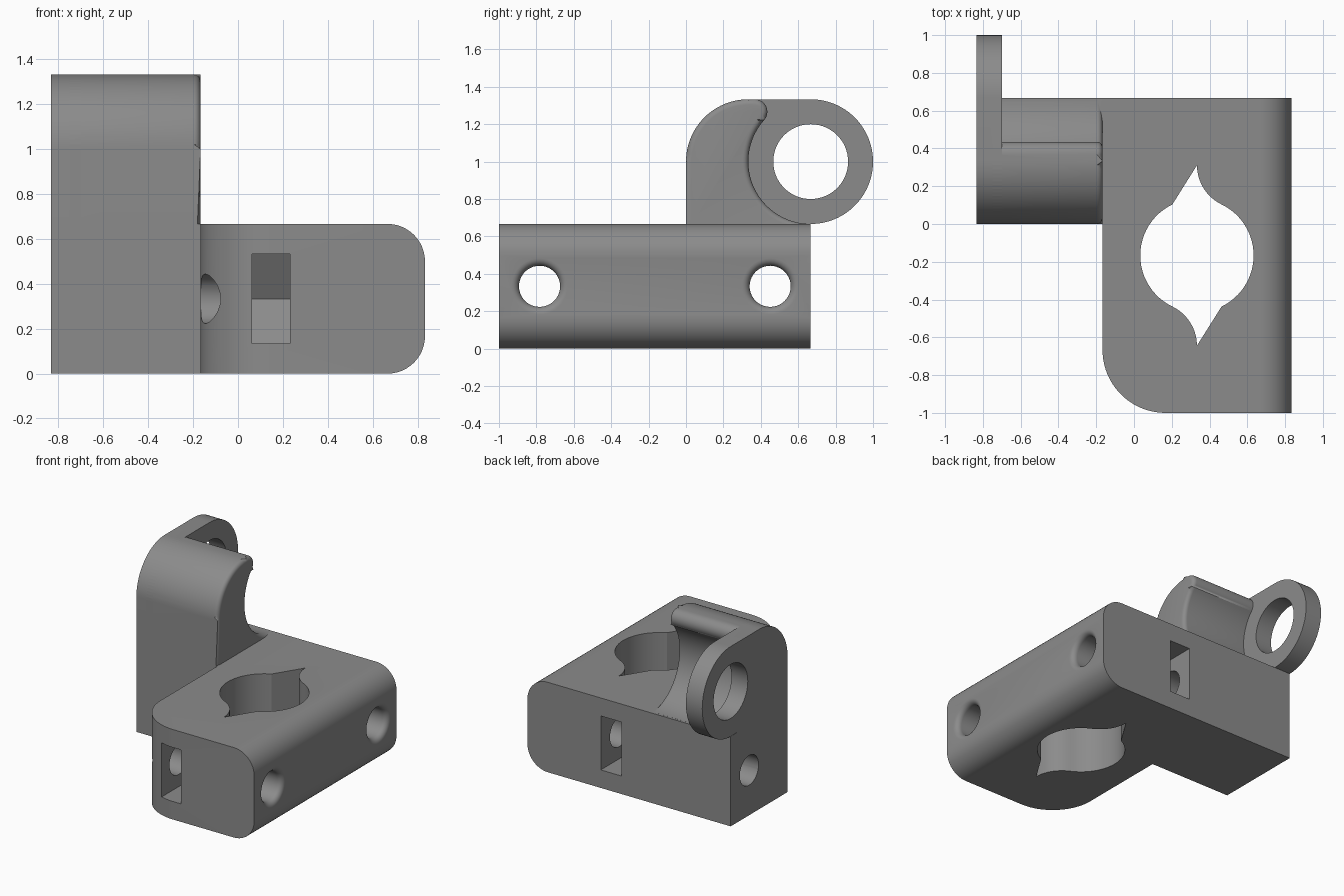
import bpy, bmesh, math
from mathutils import Vector

if "Cube" in bpy.data.objects:
    bpy.data.objects.remove(bpy.data.objects["Cube"])

grey = bpy.data.materials.new("plain grey")
grey.diffuse_color = (0.26, 0.26, 0.26, 1)
grey.use_nodes = True
grey.node_tree.nodes["Principled BSDF"].inputs["Base Color"].default_value = grey.diffuse_color
T = 1 / 3          # basic unit of the bracket
R = 2 / 3          # base height, also the eye centre in y


def arc(cx, cy, r, a0, a1, n):
    """Points of an arc, angles in degrees."""
    return [(cx + r * math.cos(math.radians(a0 + (a1 - a0) * i / n)),
             cy + r * math.sin(math.radians(a0 + (a1 - a0) * i / n))) for i in range(n + 1)]


def finish(name, bm):
    bmesh.ops.recalc_face_normals(bm, faces=bm.faces)
    me = bpy.data.meshes.new(name)
    bm.to_mesh(me)
    bm.free()
    me.materials.append(grey)
    ob = bpy.data.objects.new(name, me)
    bpy.context.collection.objects.link(ob)
    return ob


def prism(pts, axis, lo, hi):
    """Extrude a 2D outline along x (points are y,z) or z (points are x,y)."""
    bm = bmesh.new()
    place = (lambda p, d: (d, p[0], p[1])) if axis == "x" else (lambda p, d: (p[0], p[1], d))
    face = bm.faces.new([bm.verts.new(place(p, lo)) for p in pts])
    new = bmesh.ops.extrude_face_region(bm, geom=[face], use_keep_orig=True)["geom"]
    shift = Vector(place((0, 0), hi - lo))
    for v in new:
        if isinstance(v, bmesh.types.BMVert):
            v.co += shift
    return bm


def box(x0, x1, y0, y1, z0, z1):
    return prism([(x0, y0), (x1, y0), (x1, y1), (x0, y1)], "z", z0, z1)


def round_edges(bm, test, r, seg):
    edges = [e for e in bm.edges if test(e.verts[0].co) and test(e.verts[1].co)]
    bmesh.ops.bevel(bm, geom=edges, offset=r, segments=seg, profile=0.5,
                    affect="EDGES", clamp_overlap=False)


def combine(body, other, operation):
    mod = body.modifiers.new(operation.lower(), "BOOLEAN")
    mod.operation, mod.solver, mod.object = operation, "EXACT", other
    bpy.context.view_layer.objects.active = body
    bpy.ops.object.modifier_apply(modifier=mod.name)
    bpy.data.objects.remove(other)


# clamp base: rounded front corner and two rounded long edges
bm = box(-T / 2, 2.5 * T, -1, R, 0, R)
round_edges(bm, lambda c: c.x < 0 and c.y < -0.9, T, 20)
for low in (True, False):
    round_edges(bm, lambda c: c.x > 0.83 and (c.z < 0.01 if low else c.z > 0.66), T / 2, 12)
body = finish("bracket", bm)

# block beside the base
combine(body, finish("side_block", box(-2.5 * T, -T / 2, 0, R, 0, R)), "UNION")

# hooked arm with a softened inner end
tip = 0.2 * T
tz = 4 * T - tip
ty = R - math.sqrt((T + tip) ** 2 - (tz - 1) ** 2)
a = math.degrees(math.atan2(tz - 1, ty - R))
front_arc = arc(T, 1, T, 90, 180, 24)
hook = ([(0, 0.3), (0.65, 0.3)] + arc(R, 1, T, 267, a, 36)
        + arc(ty, tz, tip, a - 180, 90, 10) + front_arc)
bm = prism(hook, "x", -0.75, -T / 2)
round_edges(bm, lambda c: c.x > -0.2, 0.03, 5)
combine(body, finish("hooked_arm", bm), "UNION")

# eye plate
eye = [(0, 0.3), (0.6, 0.3), (0.6, 0.67)] + arc(R, 1, T, -90, 90, 48) + front_arc
combine(body, finish("eye_plate", prism(eye, "x", -2.5 * T, -0.7)), "UNION")
combine(body, finish("eye_hole", prism(arc(R, 1, 0.2, 0, 354, 59), "x", -1, -0.6)), "DIFFERENCE")

# round opening with two pointed ends through the base
cx, cy, h, rc = T, -T / 2, 0.4775, 0.3
r = (h * h - rc * rc) / (2 * rc)
b = math.degrees(math.atan2(h, r))
half = arc(cx, cy, rc, -b, b, 24) + arc(cx + r, cy + h, r, 180 + b, 180, 10)[1:]
opening = half + [(2 * cx - x, 2 * cy - y) for x, y in half]
combine(body, finish("opening", prism(opening, "z", -0.1, 0.8)), "DIFFERENCE")

# bolt holes with flared mouths, and nut slots with pointed inner ends
hole_r, flare = 0.11, 0.04
for y, s in ((-0.783, 1), (0.45, -1)):
    rings = [(-1, hole_r)] + [(2.5 * T - flare + u, hole_r + flare - v) for u, v in
                              arc(0, 0, flare, 90, 0, 6)] + [(0.9, hole_r + flare)]
    bm = bmesh.new()
    n = 40
    loops = [[bm.verts.new((x, y + q * math.cos(i * math.tau / n), T + q * math.sin(i * math.tau / n)))
              for i in range(n)] for x, q in rings]
    for l0, l1 in zip(loops, loops[1:]):
        for i in range(n):
            bm.faces.new((l0[i], l0[(i + 1) % n], l1[(i + 1) % n], l1[i]))
    bm.faces.new(loops[0])
    bm.faces.new(loops[-1])
    combine(body, finish("bolt_hole", bm), "DIFFERENCE")
    slot = [(y - s * 0.4, T - 0.2), (y + s * 0.1155, T - 0.2), (y + s * 0.231, T),
            (y + s * 0.1155, T + 0.2), (y - s * 0.4, T + 0.2)]
    combine(body, finish("nut_slot", prism(slot, "x", 0.063, 0.232)), "DIFFERENCE")

# smooth the curved faces, keep real edges sharp
bpy.ops.object.select_all(action="DESELECT")
body.select_set(True)
bpy.context.view_layer.objects.active = body
bpy.ops.object.shade_smooth_by_angle(angle=math.radians(28))
